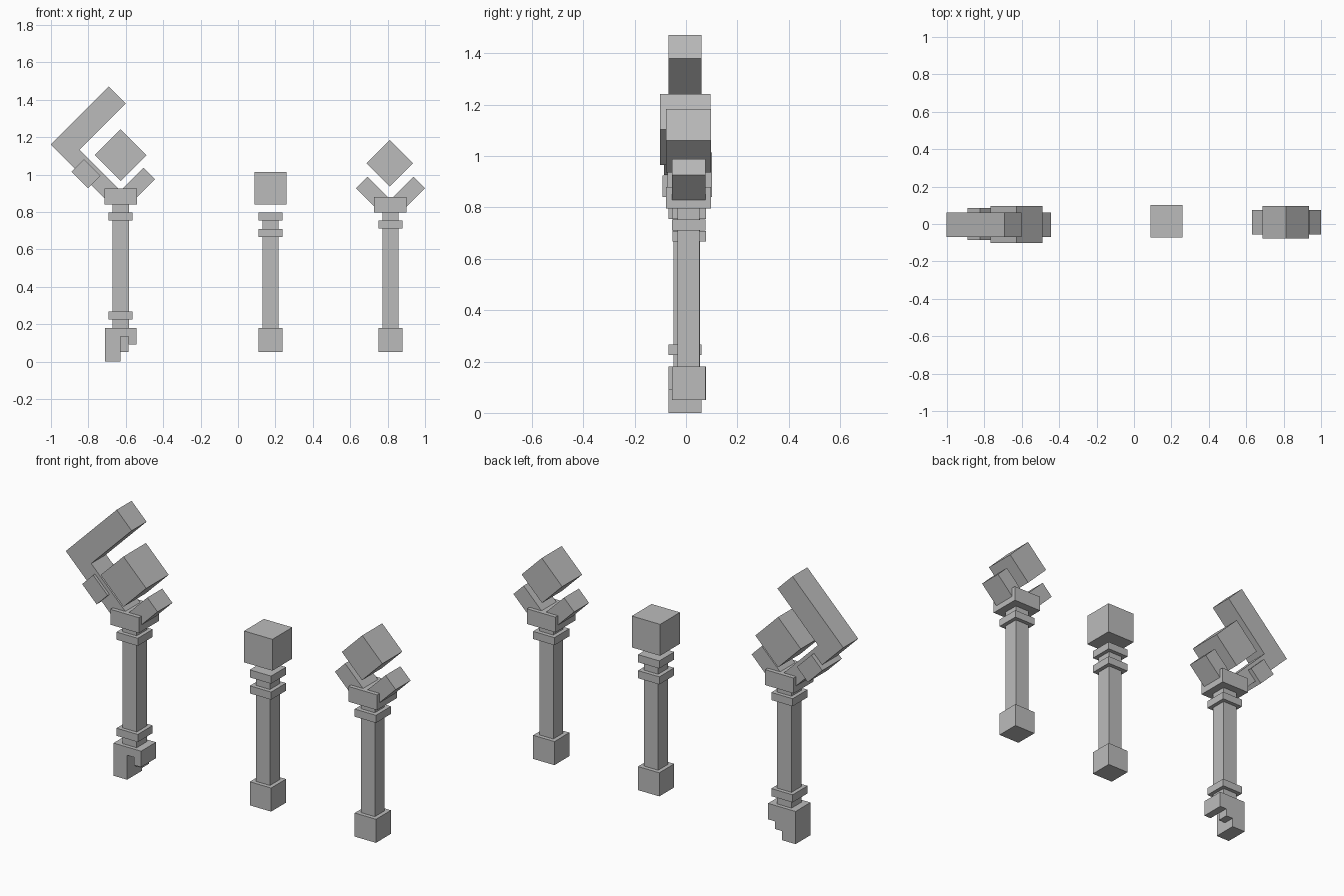
import bpy
from math import radians, sqrt
from mathutils import Vector

if "Cube" in bpy.data.objects:
    bpy.data.objects.remove(bpy.data.objects["Cube"])

stone = bpy.data.materials.new("plain grey")
stone.use_nodes = True
grey = (0.5, 0.5, 0.5, 1)
stone.diffuse_color = grey
stone.node_tree.nodes["Principled BSDF"].inputs["Base Color"].default_value = grey


def block(name, x, y, low, high, width, depth=None, tilt=0):
    """Box between two heights, optionally turned about the y axis."""
    bpy.ops.mesh.primitive_cube_add(size=1, location=(x, y, (low + high) / 2),
                                    rotation=(0, radians(tilt), 0))
    ob = bpy.context.object
    ob.name = name
    ob.scale = (width, depth or width, high - low)
    ob.data.materials.append(stone)


def prism(name, outline, y, depth):
    """Extrude an (x, z) outline along y."""
    n = len(outline)
    verts = [(px, y + side * depth / 2, pz) for side in (-1, 1) for px, pz in outline]
    faces = [list(range(n)), list(range(2 * n - 1, n - 1, -1))]
    faces += [[i, i + n, (i + 1) % n + n, (i + 1) % n] for i in range(n)]
    me = bpy.data.meshes.new(name)
    me.from_pydata(verts, [], faces)
    me.materials.append(stone)
    ob = bpy.data.objects.new(name, me)
    bpy.context.collection.objects.link(ob)
    bpy.context.view_layer.objects.active = ob
    ob.select_set(True)
    bpy.ops.object.mode_set(mode='EDIT')
    bpy.ops.mesh.select_all(action='SELECT')
    bpy.ops.mesh.normals_make_consistent(inside=False)
    bpy.ops.object.mode_set(mode='OBJECT')


def diagonal(x, z, side, points):
    """Map (along, across) on a 45 degree arm rising towards side to (x, z)."""
    return [(x + side * (s - n) / sqrt(2), z + (s + n) / sqrt(2)) for s, n in points]


def arm(start, end, low, high):
    return [(start, low), (end, low), (end, high), (start, high)]


# Hooked staff with a key-shaped foot
X, Y = -0.628, -0.004
block("hooked_shaft", X, Y, 0.17, 0.85, 0.088)
for low in (0.225, 0.755):
    block("hooked_collar", X, Y, low, low + 0.042, 0.13)
block("hooked_cap", X, Y, 0.84, 0.925, 0.174)
block("hooked_gem", X, -0.003, 1.006, 1.202, 0.196, tilt=45)
prism("hooked_prong", diagonal(X, 0.914, 1, arm(0, 0.174, -0.088, 0)), Y, 0.13)
hook = [(0, -0.09), (0.439, -0.09), (0.439, 0.349), (0.31, 0.349), (0.31, 0), (0, 0)]
prism("hook", diagonal(X, 0.914, -1, hook), Y, 0.13)
prism("hook_band", diagonal(X, 0.914, -1, arm(0.132, 0.257, -0.115, -0.02)), 0, 0.17)
key = [(-0.711, 0), (X, 0), (X, 0.135), (-0.585, 0.135), (-0.585, 0.092),
       (-0.543, 0.092), (-0.543, 0.18), (-0.711, 0.18)]
prism("key_foot", key, Y, 0.13)
block("key_tooth", -0.607, 0.03, 0.05, 0.14, 0.043, 0.062)

# Plain staff with a floating block
X, Y = 0.174, 0.012
block("plain_shaft", X, Y, 0.17, 0.79, 0.086)
block("plain_foot", X, Y, 0.05, 0.18, 0.13)
for low in (0.667, 0.755):
    block("plain_collar", X, Y, low, low + 0.042, 0.13)
block("plain_gem", X, 0.014, 0.84, 1.013, 0.173)

# Forked staff
X, Y = 0.815, 0.01
block("forked_shaft", X, Y, 0.17, 0.81, 0.086)
block("forked_foot", X, Y, 0.05, 0.18, 0.13)
block("forked_collar", X, Y, 0.711, 0.753, 0.13)
block("forked_cap", X, Y, 0.796, 0.88, 0.174)
block("forked_gem", X - 0.004, Y, 0.972, 1.148, 0.174, tilt=45)
for side in (-1, 1):
    prism("forked_prong", diagonal(X, 0.866, side, arm(0, 0.174, -0.088, 0)), Y, 0.13)
